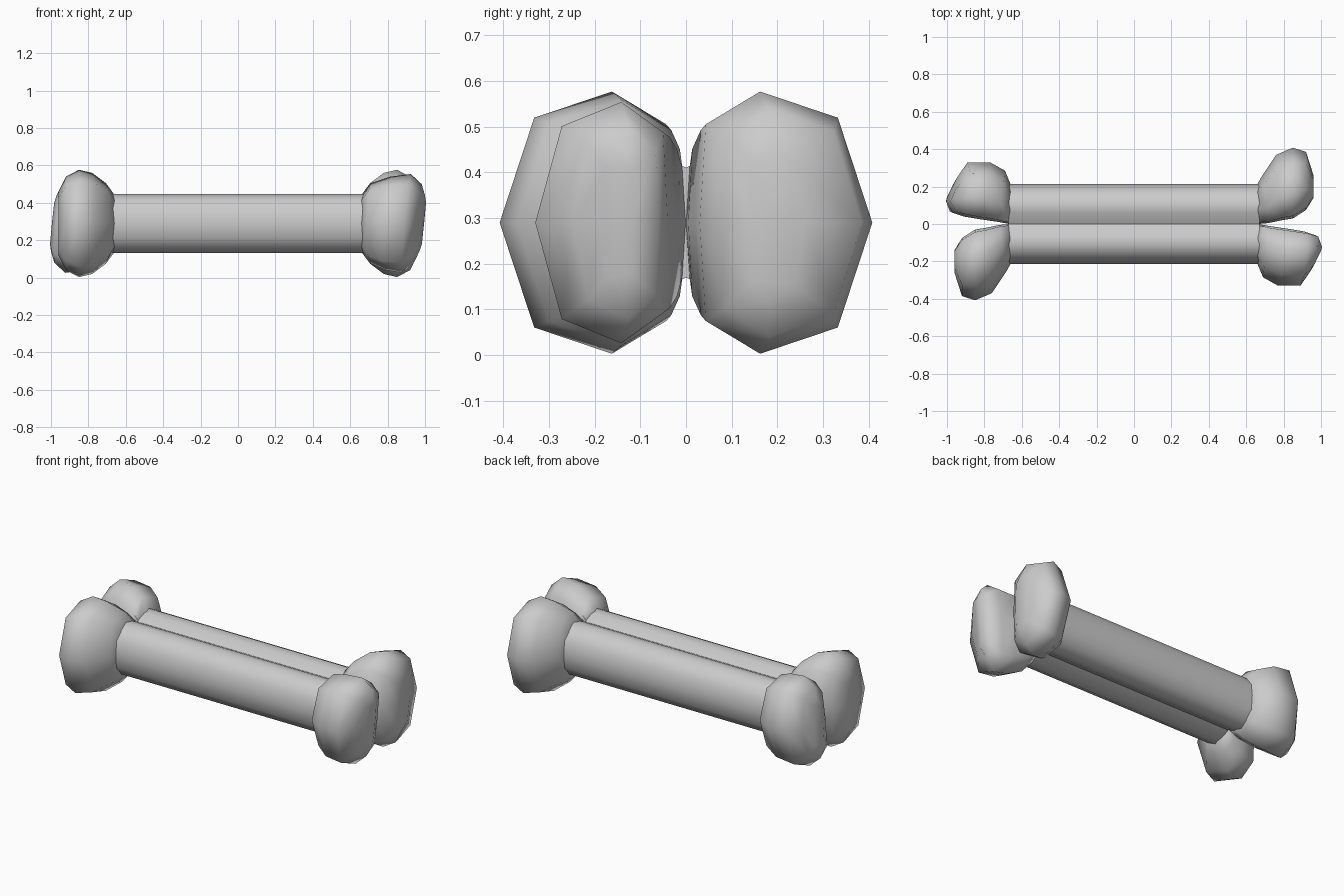
import bpy, bmesh
from mathutils import Vector

if "Cube" in bpy.data.objects:
    bpy.data.objects.remove(bpy.data.objects["Cube"])

ZC = 0.29
# eight-sided outline of a knob section: across (outer = +1), up
OUTLINE = [(1, 0), (0.6, 0.8), (-0.3, 1), (-0.93, 0.75),
           (-1, 0), (-0.93, -0.75), (-0.3, -1), (0.6, -0.8)]


def loft(name, rings, angle):
    bm = bmesh.new()
    loops = [[bm.verts.new(p) for p in ring] for ring in rings]
    n = len(loops[0])
    for a, b in zip(loops, loops[1:]):
        for i in range(n):
            j = (i + 1) % n
            bm.faces.new((a[i], a[j], b[j], b[i]))
    bm.faces.new(loops[0])
    bm.faces.new(loops[-1])
    bmesh.ops.recalc_face_normals(bm, faces=bm.faces)
    me = bpy.data.meshes.new(name)
    bm.to_mesh(me)
    bm.free()
    ob = bpy.data.objects.new(name, me)
    bpy.context.collection.objects.link(ob)
    bpy.ops.object.select_all(action='DESELECT')
    ob.select_set(True)
    bpy.context.view_layer.objects.active = ob
    bpy.ops.object.shade_smooth_by_angle(angle=angle)
    return ob


def knob(name, sections, sign):
    # section: outer x, outer y, inner x, inner y, half height, tilt
    rings = []
    for ox, oy, ix, iy, h, tilt in sections:
        ring = []
        for u, v in OUTLINE:
            t = (u + 1) / 2
            x = ix + (ox - ix) * t + tilt * v * h
            y = iy + (oy - iy) * t
            ring.append(Vector((sign * x, sign * y, ZC + sign * v * h)))
        rings.append(ring)
    return loft(name, rings, 1.1)


# shaft with two rounded lobes and a shallow groove between them
quarter = [(0.215, 0), (0.2, 0.08), (0.165, 0.13), (0.11, 0.158), (0.06, 0.15)]
right = [(y, -z) for y, z in quarter[:0:-1]] + quarter
section = right + [(0, 0.12)] + [(-y, z) for y, z in reversed(right)] + [(0, -0.12)]
loft("shaft", [[(x, y, ZC + z) for y, z in section] for x in (-0.67, 0.67)], 0.75)

# small knob and large knob, each repeated point-mirrored at the other end
small = [(0.66, -0.213, 0.665, 0.0, 0.157, 0),
         (0.69, -0.285, 0.72, -0.01, 0.215, 0),
         (0.77, -0.33, 0.82, -0.025, 0.25, 0.04),
         (0.89, -0.33, 0.91, -0.04, 0.264, 0.08),
         (0.945, -0.25, 0.97, -0.06, 0.21, 0.1),
         (0.965, -0.19, 0.995, -0.12, 0.15, 0.1)]
large = [(0.66, 0.213, 0.665, 0.0, 0.157, 0),
         (0.68, 0.25, 0.72, 0.005, 0.215, 0),
         (0.76, 0.37, 0.79, 0.02, 0.27, 0),
         (0.85, 0.408, 0.85, 0.03, 0.287, 0),
         (0.92, 0.385, 0.92, 0.075, 0.25, 0),
         (0.96, 0.26, 0.96, 0.14, 0.17, 0)]
for label, sign in (("right", 1), ("left", -1)):
    knob("small_knob_" + label, small, sign)
    knob("large_knob_" + label, large, sign)
